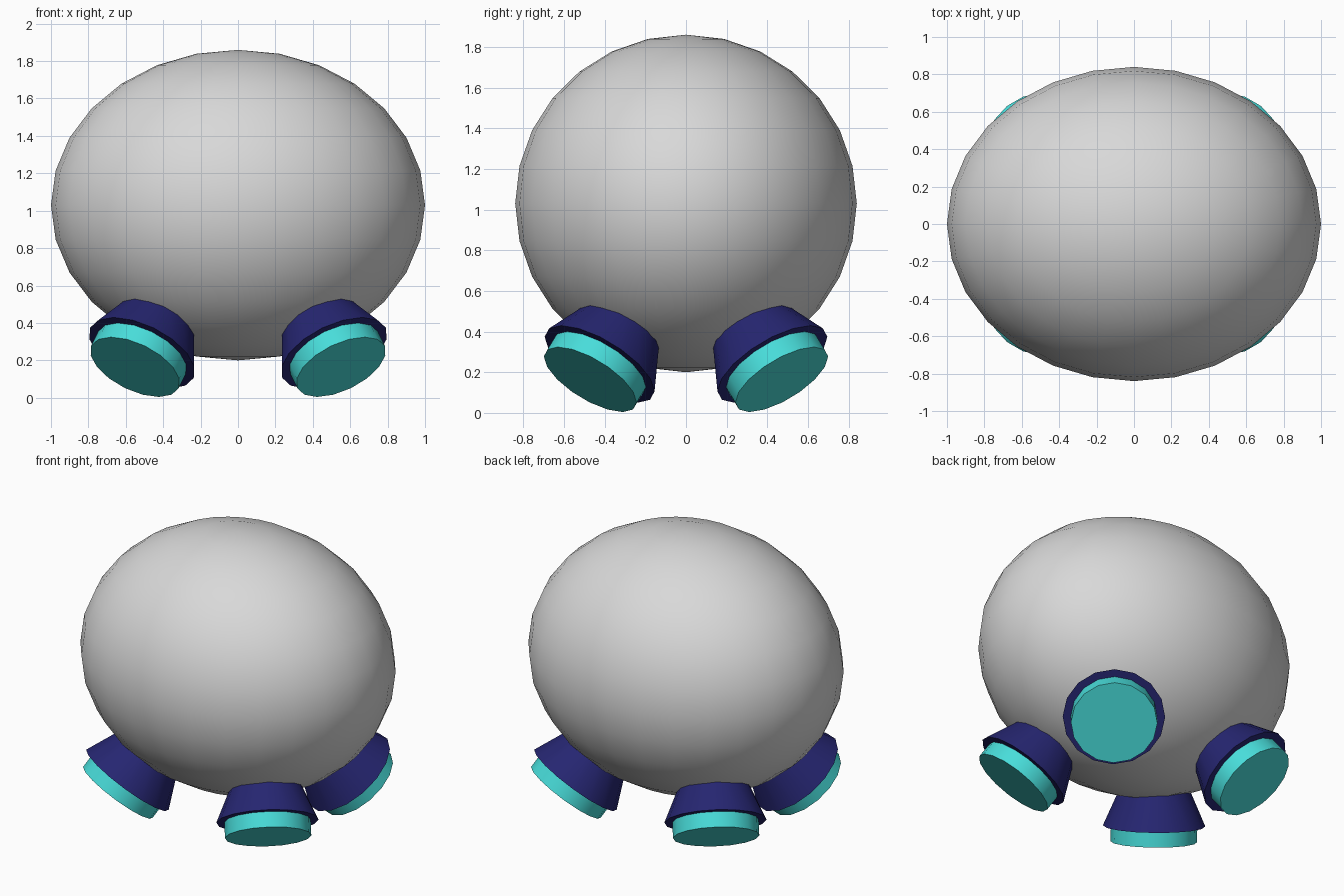
import bpy, math
from mathutils import Vector

if "Cube" in bpy.data.objects:
    bpy.data.objects.remove(bpy.data.objects["Cube"])


def material(name, rgb):
    m = bpy.data.materials.new(name)
    m.diffuse_color = (*rgb, 1)
    m.use_nodes = True
    m.node_tree.nodes["Principled BSDF"].inputs["Base Color"].default_value = m.diffuse_color
    return m


grey = material("light grey", (0.69, 0.69, 0.69))
navy = material("navy blue", (0.019, 0.019, 0.165))
teal = material("turquoise", (0.065, 0.72, 0.70))


def finish(name, mat):
    ob = bpy.context.object
    ob.name = name
    ob.data.materials.append(mat)
    bpy.ops.object.shade_smooth_by_angle(angle=math.radians(30))
    return ob


def frustum(name, start, end, r_start, r_end, mat):
    # tapered 16-sided cylinder between two points
    axis = end - start
    bpy.ops.mesh.primitive_cone_add(
        vertices=16, radius1=r_start, radius2=r_end, depth=axis.length,
        location=(start + end) / 2,
        rotation=axis.to_track_quat('Z', 'Y').to_euler())
    finish(name, mat)


# Egg-shaped body
bpy.ops.mesh.primitive_uv_sphere_add(segments=28, ring_count=14, radius=1,
                                     location=(0, 0, 1.03))
bpy.context.object.scale = (1, 0.84, 0.83)
bpy.ops.object.transform_apply(location=False, rotation=False, scale=True)
finish("body", grey)

# Four splayed thrusters: flared navy housing with a turquoise nozzle
for sx, side in ((-1, "left"), (1, "right")):
    for sy, end in ((-1, "front"), (1, "back")):
        d = Vector((sx * 0.385, sy * 0.48, -0.788)).normalized()
        rim = Vector((sx * 0.514, sy * 0.425, 0.24))
        frustum(f"{end}_{side}_housing", rim - d * 0.27, rim, 0.19, 0.308, navy)
        frustum(f"{end}_{side}_nozzle", rim - d * 0.03, rim + d * 0.096,
                0.26, 0.26, teal)
